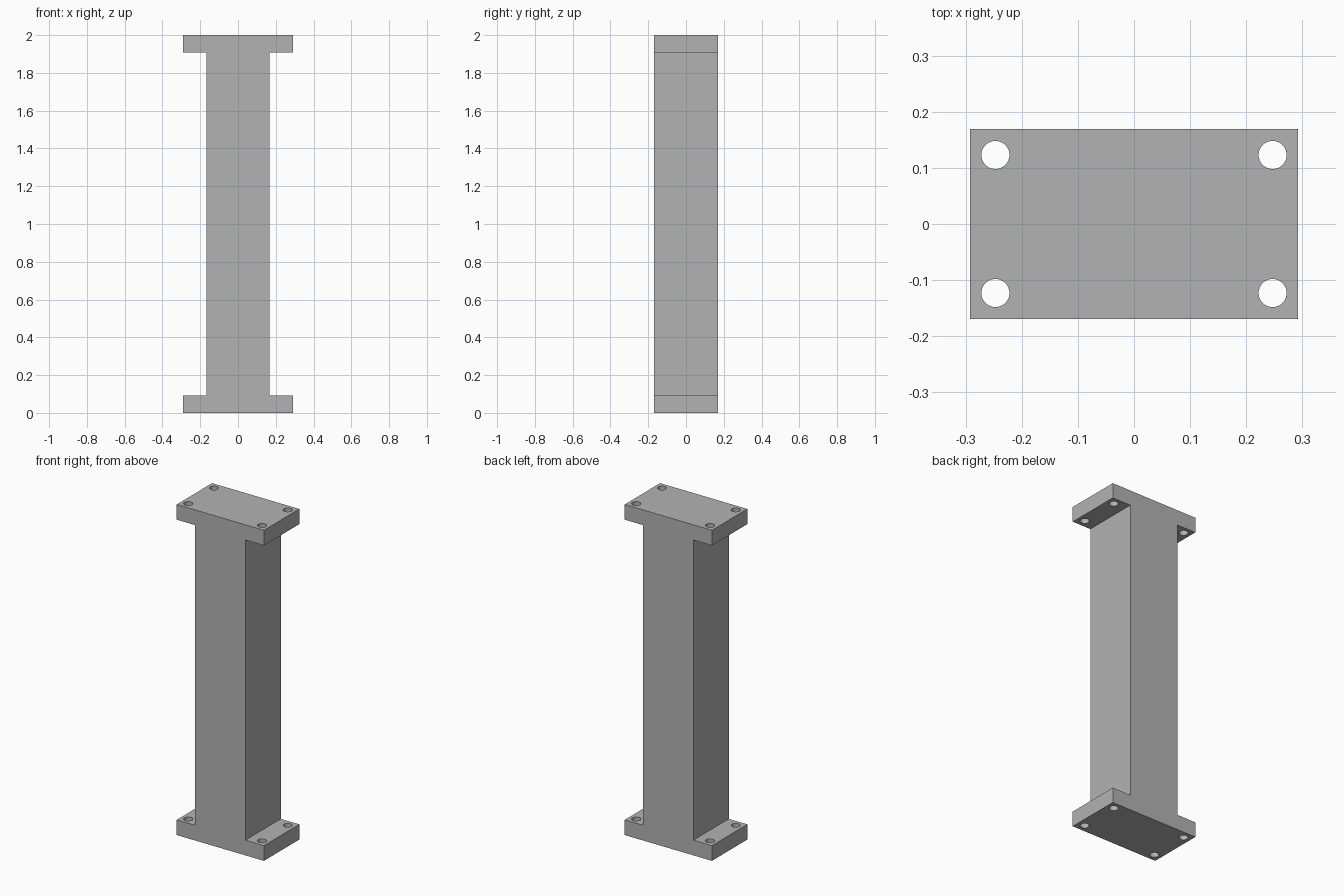
import bpy, bmesh
from mathutils import Matrix

if "Cube" in bpy.data.objects:
    bpy.data.objects.remove(bpy.data.objects["Cube"])

HALF_W, HALF_D, HEIGHT = 0.292, 0.169, 2.0   # overall half width, half depth, height
WEB, FLANGE = 0.168, 0.092                   # column half width, end plate thickness
HOLE_X, HOLE_Y, HOLE_R = 0.247, 0.123, 0.025

grey = bpy.data.materials.new("grey")
grey.diffuse_color = (0.45, 0.45, 0.45, 1)
grey.use_nodes = True
grey.node_tree.nodes["Principled BSDF"].inputs["Base Color"].default_value = grey.diffuse_color


def add_object(name, bm):
    bmesh.ops.recalc_face_normals(bm, faces=bm.faces)
    mesh = bpy.data.meshes.new(name)
    bm.to_mesh(mesh)
    bm.free()
    mesh.materials.append(grey)
    obj = bpy.data.objects.new(name, mesh)
    bpy.context.collection.objects.link(obj)
    return obj


# Column with end plates: an I-shaped profile extruded front to back
right = [(HALF_W, 0), (HALF_W, FLANGE), (WEB, FLANGE),
         (WEB, HEIGHT - FLANGE), (HALF_W, HEIGHT - FLANGE), (HALF_W, HEIGHT)]
profile = right + [(-x, z) for x, z in reversed(right)]
bm = bmesh.new()
face = bm.faces.new([bm.verts.new((x, -HALF_D, z)) for x, z in profile])
ext = bmesh.ops.extrude_face_region(bm, geom=[face])["geom"]
bmesh.ops.translate(bm, vec=(0, 2 * HALF_D, 0),
                    verts=[v for v in ext if isinstance(v, bmesh.types.BMVert)])
column = add_object("column", bm)

# Bolt hole cutters, one at each corner of both end plates
bm = bmesh.new()
for x in (-HOLE_X, HOLE_X):
    for y in (-HOLE_Y, HOLE_Y):
        for z in (FLANGE / 2, HEIGHT - FLANGE / 2):
            bmesh.ops.create_cone(bm, cap_ends=True, segments=48,
                                  radius1=HOLE_R, radius2=HOLE_R, depth=FLANGE * 2,
                                  matrix=Matrix.Translation((x, y, z)))
cutter = add_object("bolt_hole_cutter", bm)
cutter.hide_render = True

# Cut the holes, then smooth only their round walls
cut = column.modifiers.new("bolt_holes", "BOOLEAN")
cut.operation = "DIFFERENCE"
cut.solver = "EXACT"
cut.object = cutter
bpy.context.view_layer.objects.active = column
column.select_set(True)
bpy.ops.object.modifier_apply(modifier=cut.name)
bpy.data.objects.remove(cutter)
bpy.ops.object.shade_smooth_by_angle()
